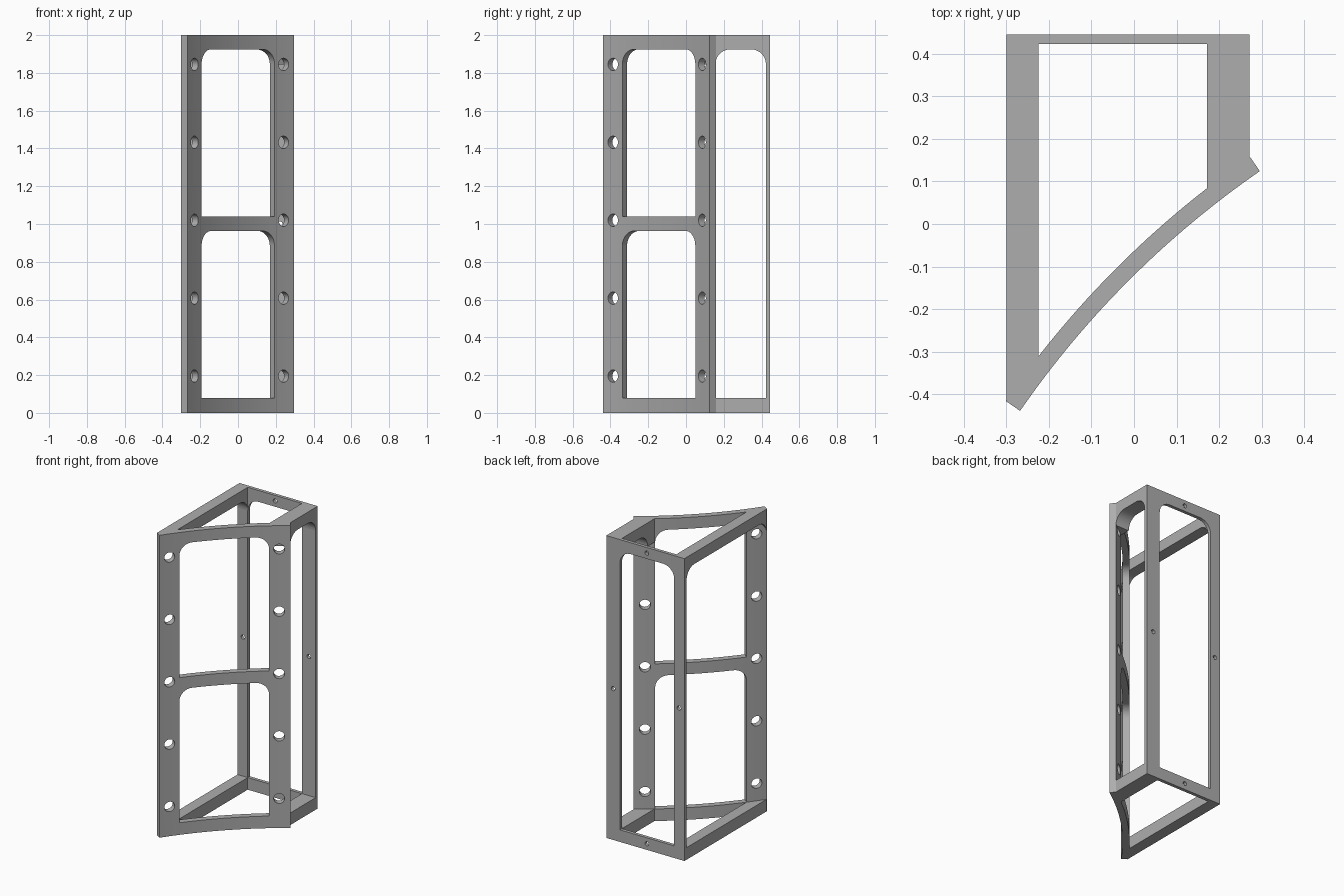
import bpy, bmesh, math

if "Cube" in bpy.data.objects:
    bpy.data.objects.remove(bpy.data.objects["Cube"])

GREY = bpy.data.materials.new("grey metal")
GREY.diffuse_color = (0.42, 0.42, 0.42, 1)
GREY.use_nodes = True
GREY.node_tree.nodes["Principled BSDF"].inputs["Base Color"].default_value = GREY.diffuse_color

H = 2.0                       # total height
LOW, TOP = 0.08, 1.925        # opening limits
R, T = 2.22, 0.041            # front panel radius and thickness
HALF = math.asin(0.3985 / R)  # half angle swept by the panel
S = math.sqrt(0.5)
CX = 0.014 + S * R * math.cos(HALF)
CY = -0.1575 - S * R * math.cos(HALF)


def polar(a, r):
    """Point on the panel's arc, a measured from its middle."""
    c, s = math.cos(a), math.sin(a)
    return CX + r * S * (s - c), CY + r * S * (s + c)


def inner_y(x):
    """Height of the panel's rear surface in plan at a given x."""
    return CY + math.sqrt((R + T) ** 2 - (x - CX) ** 2)


def prism(name, lower, upper):
    """Solid between two matching rings of points."""
    bm = bmesh.new()
    a = [bm.verts.new(p) for p in lower]
    b = [bm.verts.new(p) for p in upper]
    n = len(a)
    bm.faces.new(a)
    bm.faces.new(b)
    for i in range(n):
        j = (i + 1) % n
        bm.faces.new((a[i], a[j], b[j], b[i]))
    bmesh.ops.recalc_face_normals(bm, faces=bm.faces)
    me = bpy.data.meshes.new(name)
    bm.to_mesh(me)
    bm.free()
    me.materials.append(GREY)
    ob = bpy.data.objects.new(name, me)
    bpy.context.collection.objects.link(ob)
    return ob


def upright(name, pts, z0=0.0, z1=H):
    return prism(name, [(x, y, z0) for x, y in pts], [(x, y, z1) for x, y in pts])


def arch(u0, u1, z0, z1, r=0.08, n=10):
    """Window outline: square at the bottom, rounded at the top."""
    pts = [(u0, z0), (u1, z0)]
    for cx, start in ((u1 - r, 0), (u0 + r, math.pi / 2)):
        for i in range(n + 1):
            a = start + math.pi / 2 * i / n
            pts.append((cx + r * math.cos(a), z1 - r + r * math.sin(a)))
    return pts


def circle(u, z, r, n=24):
    return [(u + r * math.cos(2 * math.pi * i / n),
             z + r * math.sin(2 * math.pi * i / n)) for i in range(n)]


def cut(ob, cutters):
    """Subtract the cutters, then remove them."""
    bpy.context.view_layer.objects.active = ob
    for c in cutters:
        c.hide_render = True
        m = ob.modifiers.new("cut", 'BOOLEAN')
        m.operation, m.solver, m.object = 'DIFFERENCE', 'EXACT', c
        bpy.ops.object.modifier_apply(modifier=m.name)
        bpy.data.objects.remove(c)


def radial_cutter(outline):
    """Cutter through the curved panel, sides along its radius."""
    rings = []
    for d in (R - 0.12, R + 0.15):
        ring = []
        for u, z in outline:
            a = u / R
            ring.append((*polar(a, d / math.cos(a)), z))
        rings.append(ring)
    return prism("cutter", *rings)


def along_y(outline):
    return prism("cutter", [(u, 0.3, z) for u, z in outline],
                 [(u, 0.6, z) for u, z in outline])


# Curved front panel with two windows and two rows of holes
N = 32
angles = [HALF * (2 * i / N - 1) for i in range(N + 1)]
panel = upright("curved_front_panel", [polar(a, R) for a in angles]
                + [polar(a, R + T) for a in reversed(angles)])
cutters = [radial_cutter(arch(-0.274, 0.274, LOW, 0.963)),
           radial_cutter(arch(-0.274, 0.274, 1.04, TOP))]
for u in (-0.336, 0.334):
    for i in range(5):
        cutters.append(radial_cutter(circle(u, 0.195 + 0.4125 * i, 0.033)))
cut(panel, cutters)

# Thin back plate with one tall window and four small fixing holes
X0, X1, XI0, XI1 = -0.3, 0.272, -0.225, 0.172
YB, YI = 0.445, 0.423
back = upright("back_plate", [(X0, YI), (X1, YI), (X1, YB), (X0, YB)])
cut(back, [along_y(arch(XI0, XI1, LOW, TOP))]
    + [along_y(circle(u, z, 0.014, 16)) for u, z in
       ((-0.26, 1.0), (0.222, 1.0), (-0.025, 0.04), (-0.025, 1.963))])

# Side rails, top and bottom, between the panel and the back plate
for side, xa, xb in (("left", X0, XI0), ("right", XI1, X1)):
    xs = [xa + (xb - xa) * i / 4 for i in range(5)]
    plan = [(x, inner_y(x)) for x in xs] + [(xb, YI), (xa, YI)]
    rails = upright(side + "_rails", plan)
    y0 = inner_y(xa if side == "left" else xb)
    outline = arch(y0, YI, LOW, TOP)
    if side == "right":        # clear the sliver in front of the arch
        outline = arch(y0 - 0.002, YI, LOW, TOP)
    cutter = prism("cutter", [(xa - 0.1, y, z) for y, z in outline],
                   [(xb + 0.1, y, z) for y, z in outline])
    cutters = [cutter]
    if side == "right":
        ya = inner_y(xa) - 0.05
        cutters.append(upright("cutter", [(xa - 0.1, ya), (xb + 0.1, ya),
                       (xb + 0.1, y0 + 0.001), (xa - 0.1, y0 + 0.001)],
                       LOW, TOP - 0.08))
    cut(rails, cutters)

# Smooth the curved surfaces, keep the edges crisp
for ob in bpy.context.scene.objects:
    bpy.ops.object.select_all(action='DESELECT')
    ob.select_set(True)
    bpy.context.view_layer.objects.active = ob
    bpy.ops.object.shade_smooth_by_angle(angle=math.radians(25))
